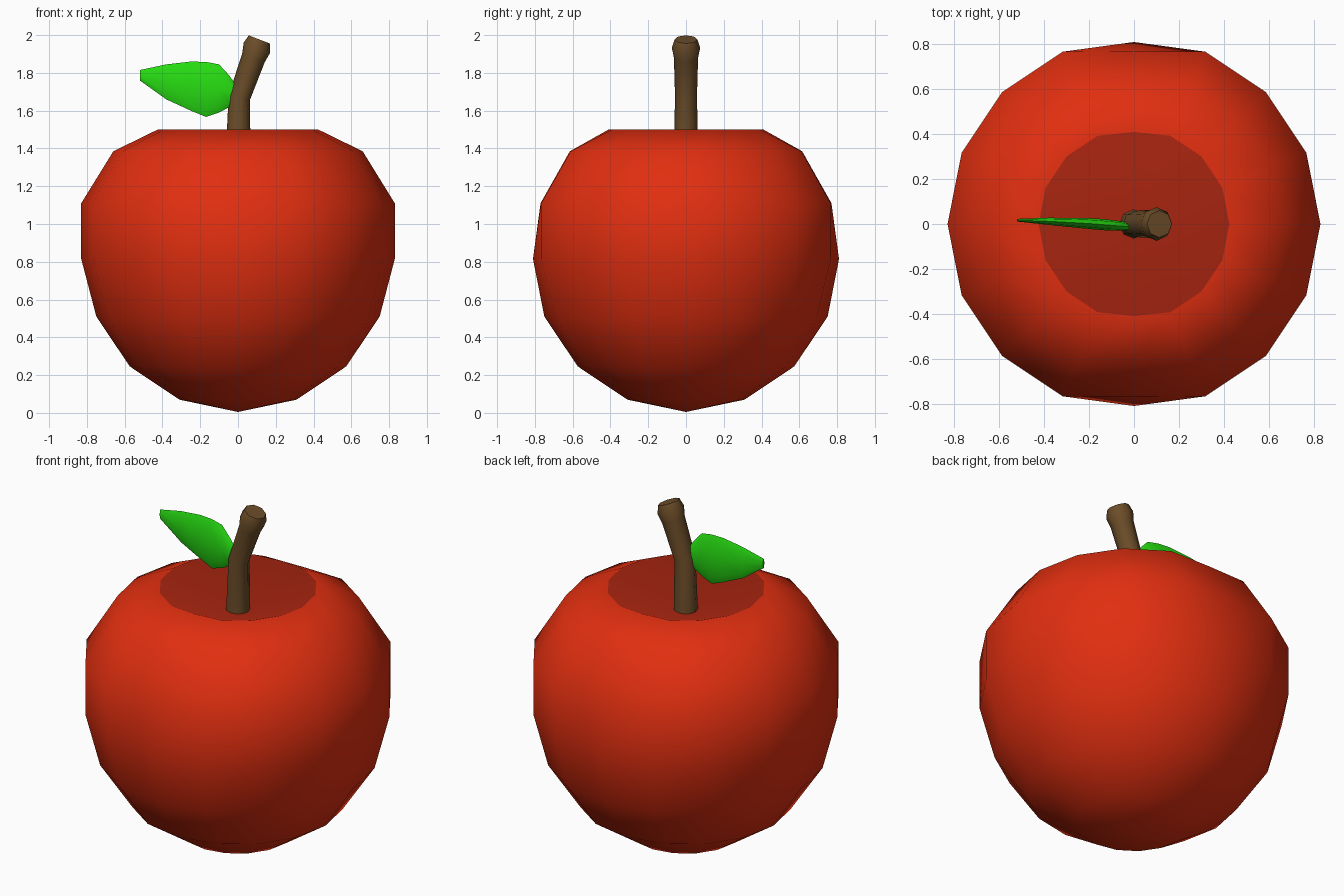
import bpy, bmesh
from math import cos, sin, tau, radians

if "Cube" in bpy.data.objects:
    bpy.data.objects.remove(bpy.data.objects["Cube"])


def material(name, rgb):
    m = bpy.data.materials.new(name)
    m.diffuse_color = (*rgb, 1)
    m.use_nodes = True
    m.node_tree.nodes["Principled BSDF"].inputs["Base Color"].default_value = m.diffuse_color
    return m


def loft(name, rings, mats, start=None, end=None, angle=50):
    """Skin a list of point rings; start/end give pole points, otherwise flat caps."""
    bm = bmesh.new()
    vr = [[bm.verts.new(p) for p in ring] for ring in rings]
    n = len(vr[0])
    for a, b in zip(vr, vr[1:]):
        for i in range(n):
            j = (i + 1) % n
            bm.faces.new((a[i], a[j], b[j], b[i]))
    for ring, pole in ((vr[0], start), (vr[-1], end)):
        if pole is None:
            bm.faces.new(ring)
        else:
            tip = bm.verts.new(pole)
            for i in range(n):
                f = bm.faces.new((ring[i], ring[(i + 1) % n], tip))
                if pole is end and len(mats) > 1:
                    f.material_index = 1
    bmesh.ops.recalc_face_normals(bm, faces=bm.faces)
    me = bpy.data.meshes.new(name)
    bm.to_mesh(me)
    bm.free()
    for m in mats:
        me.materials.append(m)
    ob = bpy.data.objects.new(name, me)
    bpy.context.collection.objects.link(ob)
    bpy.ops.object.select_all(action='DESELECT')
    ob.select_set(True)
    bpy.context.view_layer.objects.active = ob
    bpy.ops.object.shade_smooth_by_angle(angle=radians(angle))
    return ob


red = material("red_skin", (0.75, 0.028, 0.005))
dark_red = material("dark_red_dimple", (0.39, 0.018, 0.005))
brown = material("brown_bark", (0.15, 0.075, 0.022))
green = material("green_leaf", (0.02, 0.72, 0.006))

# Fruit: 16-sided, slightly flattened front and back, dimpled top
profile = [(0.31, 0.31, 0.07), (0.573, 0.573, 0.246), (0.75, 0.75, 0.51),
           (0.83, 0.81, 0.815), (0.83, 0.77, 1.11), (0.66, 0.615, 1.385),
           (0.425, 0.41, 1.50)]
rings = []
for r, ymax, z in profile:
    ring = []
    for k in range(16):
        a = tau * k / 16
        ring.append((r * cos(a), max(-ymax, min(ymax, r * sin(a))), z))
    rings.append(ring)
loft("fruit", rings, [red, dark_red], start=(0, 0, 0.005), end=(0, 0, 1.35), angle=60)

# Stem: bent eight-sided tube with a flared tip; (x, z, radius, tilt)
path = [(0, 1.34, 0.066, 0), (0.007, 1.67, 0.058, 0.2), (0.082, 1.88, 0.064, 0.37),
        (0.10, 1.933, 0.075, 0.37), (0.113, 1.977, 0.06, 0.37)]
loft("stem", [[(x + r * cos(a) * cos(t), r * sin(a), z - r * cos(a) * sin(t))
               for a in (tau * k / 8 for k in range(8))] for x, z, r, t in path],
     [brown])

# Leaf: flattened lens sections; (x, bottom, top, y centre, half thickness)
leaf = [(-0.52, 1.76, 1.815, 0.017, 0.006), (-0.38, 1.66, 1.845, 0.012, 0.016),
        (-0.25, 1.60, 1.86, 0.005, 0.022), (-0.17, 1.567, 1.858, 0.0, 0.025),
        (-0.10, 1.59, 1.845, -0.006, 0.024), (-0.045, 1.62, 1.785, -0.01, 0.02),
        (0.0, 1.67, 1.72, -0.012, 0.012)]
loft("leaf", [[(x, yc + h * cos(a), (lo + hi) / 2 + (hi - lo) / 2 * sin(a))
               for a in (tau * k / 8 for k in range(8))] for x, lo, hi, yc, h in leaf],
     [green], angle=75)
